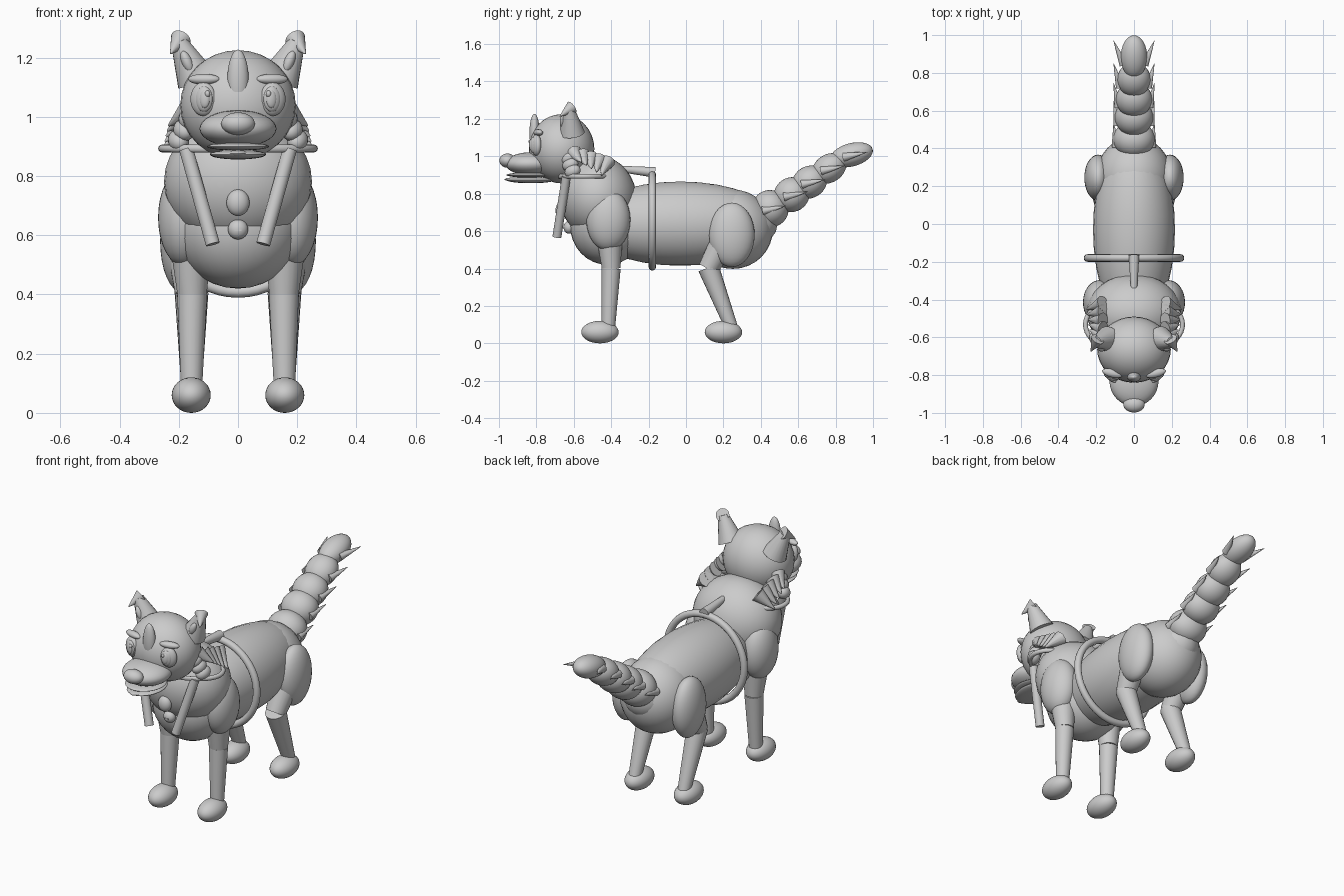
import bpy, math
from mathutils import Vector

grey = bpy.data.materials.new("plain grey")
grey.diffuse_color = (0.6, 0.6, 0.6, 1)


def finish(name):
    o = bpy.context.object
    o.name = name
    o.data.materials.append(grey)
    bpy.ops.object.transform_apply(location=False, rotation=False, scale=True)
    bpy.ops.object.shade_smooth_by_angle(angle=math.radians(40))
    return o


def ball(name, loc, radii, rot=(0, 0, 0), seg=32):
    bpy.ops.mesh.primitive_uv_sphere_add(segments=seg, ring_count=seg // 2, location=loc, rotation=rot)
    bpy.context.object.scale = radii
    return finish(name)


def cone(name, a, b, r1, r2, seg=20):
    a, b = Vector(a), Vector(b)
    d = b - a
    bpy.ops.mesh.primitive_cone_add(vertices=seg, radius1=r1, radius2=r2, depth=d.length,
                                    location=(a + b) / 2, rotation=d.to_track_quat('Z', 'Y').to_euler())
    return finish(name)


def ring(name, loc, major, minor, scale, rot=(0, 0, 0)):
    bpy.ops.mesh.primitive_torus_add(major_radius=major, minor_radius=minor, major_segments=48,
                                     minor_segments=12, location=loc, rotation=rot)
    bpy.context.object.scale = scale
    return finish(name)


# Body masses
ball("torso", (0, -0.03, 0.64), (0.217, 0.52, 0.225))
ball("hips", (0, 0.25, 0.61), (0.2, 0.215, 0.212))
ball("chest", (0, -0.42, 0.63), (0.215, 0.2, 0.21))
ball("ruff", (0, -0.47, 0.78), (0.25, 0.205, 0.225), (math.radians(8), 0, 0))

# Head and muzzle
ball("head", (0, -0.665, 1.04), (0.195, 0.175, 0.185))
ball("muzzle", (0, -0.83, 0.96), (0.13, 0.135, 0.062))
ball("nose", (0, -0.955, 0.977), (0.057, 0.043, 0.038))
ball("upper_lip", (0, -0.84, 0.9), (0.105, 0.12, 0.014))
ball("jaw", (0, -0.83, 0.873), (0.095, 0.13, 0.017))
ball("tongue", (0, -0.9, 0.876), (0.04, 0.07, 0.012))
ball("forehead_blaze", (0, -0.81, 1.125), (0.036, 0.027, 0.102))

for s, side in ((-1, "left"), (1, "right")):
    # Layered eyes and brows
    ball(side + "_eye", (s * 0.117, -0.80, 1.06), (0.045, 0.026, 0.057), (0, 0, s * 0.3))
    ball(side + "_iris", (s * 0.115, -0.817, 1.06), (0.03, 0.016, 0.043), (0, 0, s * 0.3))
    ball(side + "_pupil", (s * 0.113, -0.828, 1.06), (0.018, 0.01, 0.03), (0, 0, s * 0.3))
    ball(side + "_eye_glint", (s * 0.103, -0.834, 1.078), (0.009, 0.008, 0.011), seg=16)
    ball(side + "_brow", (s * 0.115, -0.79, 1.127), (0.055, 0.022, 0.018), (0, 0, s * 0.25))

    # Ears with folded tips
    cone(side + "_ear", (s * 0.14, -0.61, 1.125), (s * 0.2, -0.625, 1.255), 0.068, 0.028)
    cone(side + "_ear_tip", (s * 0.193, -0.61, 1.262), (s * 0.228, -0.675, 1.213), 0.036, 0.002)
    ball(side + "_inner_ear", (s * 0.172, -0.655, 1.185), (0.018, 0.02, 0.04), (0, s * 0.4, 0))

    # Cheek fur and neck tufts
    for i in range(3):
        ball(side + "_cheek_fur", (s * (0.165 + 0.018 * i), -0.63 + 0.012 * i, 0.99 - 0.035 * i),
             (0.035, 0.045, 0.035), (0.5, s * 0.6, 0), 20)
    for i in range(5):
        y = -0.60 + 0.045 * i
        cone(side + "_neck_tuft", (s * 0.165, y, 1.02 - 0.012 * i),
             (s * (0.235 + 0.004 * i), y * 0.6 - 0.2, 0.97 - 0.018 * i), 0.042, 0.003, 12)

    # Front leg
    ball(side + "_shoulder", (s * 0.182, -0.415, 0.66), (0.088, 0.118, 0.165))
    cone(side + "_front_upper_leg", (s * 0.16, -0.41, 0.6), (s * 0.155, -0.40, 0.4), 0.075, 0.05)
    cone(side + "_front_lower_leg", (s * 0.155, -0.40, 0.4), (s * 0.157, -0.415, 0.08), 0.051, 0.036)
    ball(side + "_front_paw", (s * 0.158, -0.46, 0.06), (0.066, 0.1, 0.06))

    # Back leg
    ball(side + "_thigh", (s * 0.19, 0.245, 0.58), (0.073, 0.122, 0.172))
    cone(side + "_back_upper_leg", (s * 0.17, 0.22, 0.58), (s * 0.157, 0.12, 0.40), 0.075, 0.055)
    cone(side + "_back_lower_leg", (s * 0.157, 0.12, 0.405), (s * 0.157, 0.245, 0.08), 0.057, 0.034)
    ball(side + "_back_paw", (s * 0.158, 0.2, 0.06), (0.066, 0.1, 0.06))

    # Hanging straps
    cone(side + "_chest_strap", (s * 0.175, -0.64, 0.89), (s * 0.085, -0.69, 0.57), 0.024, 0.024)

# Tail segments with side spikes
tail = [(0.45, 0.72, 0.11, 0.1), (0.565, 0.795, 0.102, 0.092), (0.66, 0.862, 0.096, 0.085),
        (0.765, 0.935, 0.088, 0.075), (0.885, 1.008, 0.07, 0.062)]
for i, (y, z, rx, rz) in enumerate(tail):
    last = i == len(tail) - 1
    ball("tail_segment", (0, y, z), (rx, 0.117 if last else 0.098, rz),
         (math.radians(15 if last else 32), 0, 0))
    for s in (-1, 1):
        cone("tail_spike", (s * (rx - 0.015), y - 0.04, z - 0.012),
             (s * 0.108, y + 0.085, z + 0.015), 0.024, 0.001, 10)

# Collar, pendants and harness
ring("collar", (0, -0.533, 0.893), 0.257, 0.013, (1, 0.61, 1))
ball("upper_pendant", (0, -0.668, 0.71), (0.039, 0.03, 0.045))
ball("lower_pendant", (0, -0.625, 0.62), (0.034, 0.03, 0.034))
bpy.ops.mesh.primitive_cube_add(size=1, location=(0, -0.652, 0.617))
bpy.context.object.scale = (0.025, 0.01, 0.006)
finish("pendant_slot")
ring("harness_ring", (0, -0.18, 0.655), 0.246, 0.02, (1, 1, 1), (math.pi / 2, 0, 0))
cone("back_strap", (0, -0.165, 0.914), (0, -0.40, 0.937), 0.028, 0.014)
